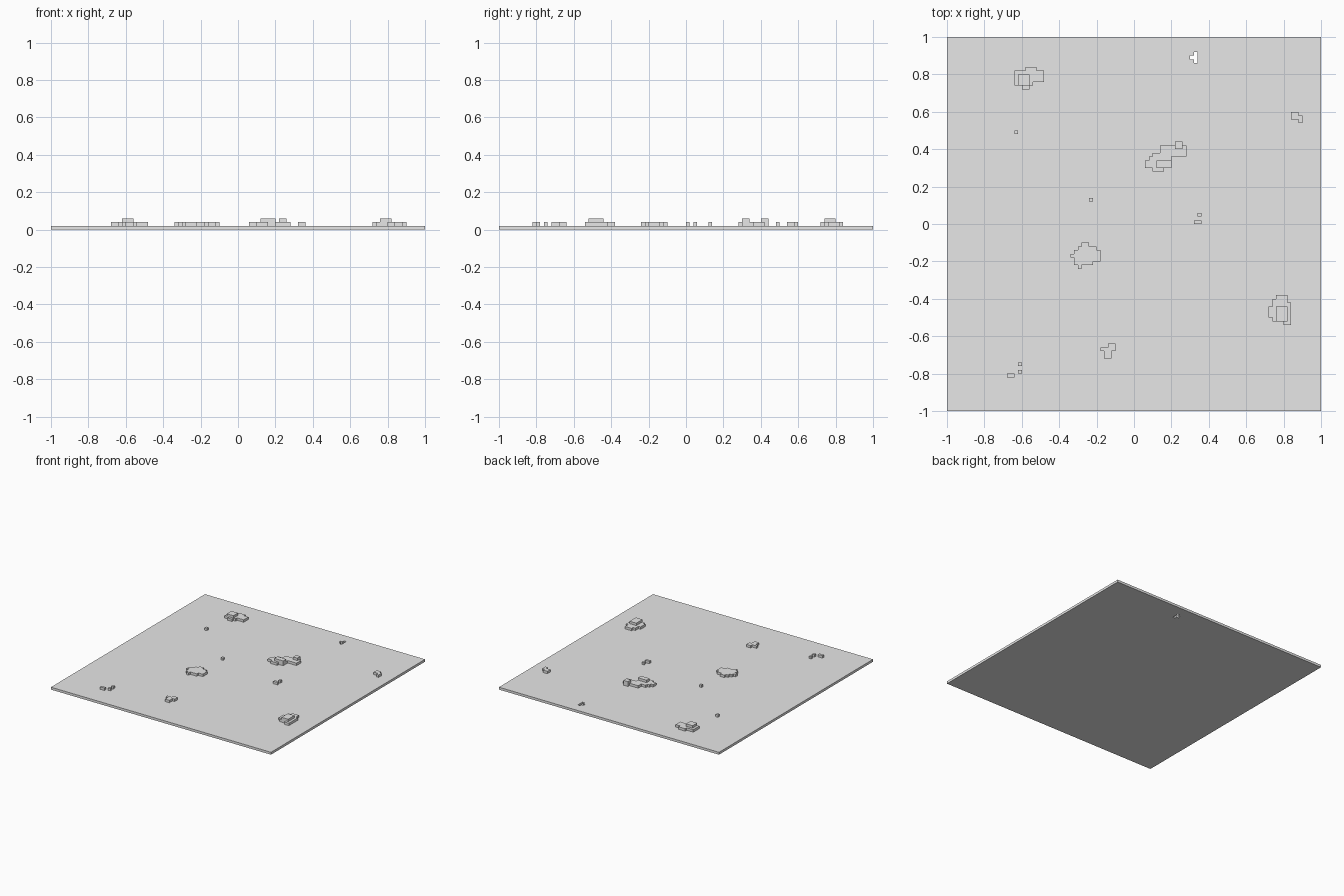
import bpy, bmesh

if "Cube" in bpy.data.objects:
    bpy.data.objects.remove(bpy.data.objects["Cube"])

C = 0.02   # block size
N = 100    # blocks along each side

# mounds: {row from the back: (first column, end column)}
mound_rows = [
    {8: (21, 24), 9: (18, 26), 10: (18, 26), 11: (18, 26), 12: (18, 23), 13: (20, 22)},
    {28: (61, 63), 29: (57, 64), 30: (57, 64), 31: (55, 64), 32: (54, 60),
     33: (53, 60), 34: (53, 60), 35: (55, 58)},
    {55: (36, 38), 56: (35, 40), 57: (34, 41), 58: (33, 41), 59: (34, 41),
     60: (34, 39), 61: (35, 36)},
    {69: (88, 91), 70: (87, 91), 71: (87, 92), 72: (86, 92), 73: (86, 92),
     74: (86, 92), 75: (87, 92), 76: (90, 92)},
    {82: (43, 45), 83: (41, 45), 84: (42, 44), 85: (42, 44)},
    {20: (92, 94), 21: (92, 95), 22: (94, 95)},
    # scattered single blocks
    {25: (18, 19), 43: (38, 39), 47: (67, 68), 49: (66, 68),
     87: (19, 20), 89: (19, 20), 90: (16, 18)},
]
# raised tops: (first column, end column, first row, end row)
peak_rects = [(19, 22, 10, 13), (61, 63, 28, 30), (56, 60, 33, 35), (88, 91, 72, 76),
              (43, 44, 83, 84)][:4]

mounds = {(c, r) for rows in mound_rows for r, (a, b) in rows.items() for c in range(a, b)}
peaks = {(c, r) for a, b, s, e in peak_rects for c in range(a, b) for r in range(s, e)}
hole = {(66, 4), (66, 5), (66, 6), (65, 5)}
ground = {(c, r) for c in range(N) for r in range(N)} - hole

mat = bpy.data.materials.new("grey")
mat.diffuse_color = (0.8, 0.8, 0.8, 1)
mat.use_nodes = True
mat.node_tree.nodes["Principled BSDF"].inputs["Base Color"].default_value = mat.diffuse_color


def layer(name, cells, above, level, bottom=False):
    """One course of blocks: exposed tops, outer walls and optional underside."""
    bm = bmesh.new()
    z0, z1 = level * C, (level + 1) * C
    cache = {}

    def vert(i, j, z):
        if (i, j, z) not in cache:
            cache[i, j, z] = bm.verts.new((-1 + i * C, 1 - j * C, z))
        return cache[i, j, z]

    for c, r in sorted(cells):
        # corners counter-clockwise from above, and the neighbour across each edge
        q = [(c, r + 1), (c + 1, r + 1), (c + 1, r), (c, r)]
        near = [(c, r + 1), (c + 1, r), (c, r - 1), (c - 1, r)]
        if (c, r) not in above:
            bm.faces.new([vert(i, j, z1) for i, j in q])
        if bottom:
            bm.faces.new([vert(i, j, z0) for i, j in reversed(q)])
        for k in range(4):
            if near[k] not in cells:
                p, n = q[k], q[(k + 1) % 4]
                bm.faces.new([vert(*p, z0), vert(*n, z0), vert(*n, z1), vert(*p, z1)])
    me = bpy.data.meshes.new(name)
    bm.to_mesh(me)
    bm.free()
    me.materials.append(mat)
    ob = bpy.data.objects.new(name, me)
    bpy.context.collection.objects.link(ob)


layer("ground_plate", ground, mounds, 0, True)
layer("mounds", mounds, peaks, 1)
layer("mound_tops", peaks, set(), 2)
